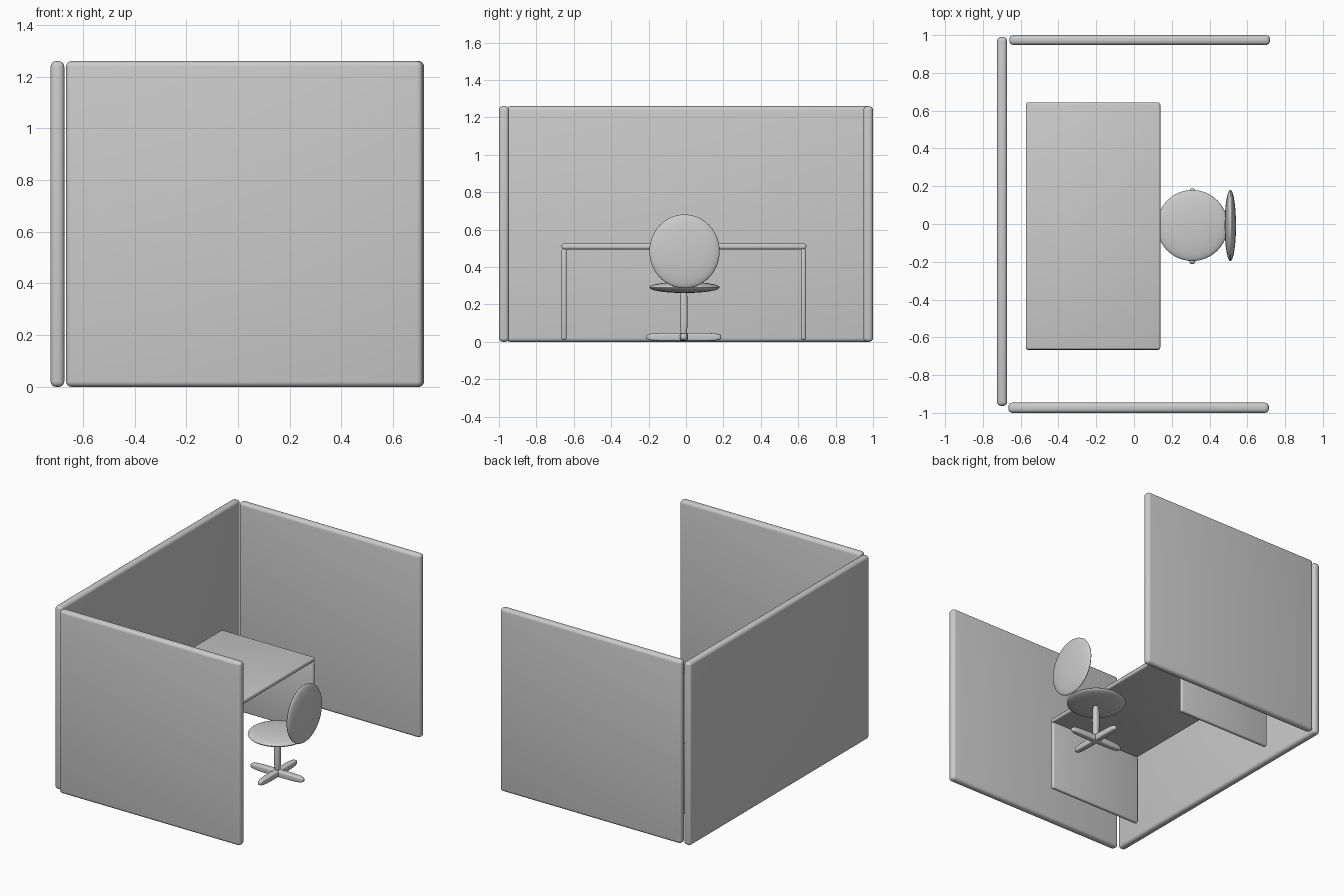
import bpy, bmesh, math

if "Cube" in bpy.data.objects:
    bpy.data.objects.remove(bpy.data.objects["Cube"])


def rounded_box(name, lo, hi, radius, segments=4):
    """Box between two corners with rounded edges."""
    bm = bmesh.new()
    bmesh.ops.create_cube(bm, size=1)
    for v in bm.verts:
        for i in range(3):
            v.co[i] = lo[i] + (v.co[i] + 0.5) * (hi[i] - lo[i])
    bmesh.ops.bevel(bm, geom=bm.edges[:], offset=radius, segments=segments,
                    profile=0.5, affect='EDGES')
    finish(name, bm)


def blob(name, center, half, power=1.0):
    """Ellipsoid; power below 1 squares it off."""
    bm = bmesh.new()
    bmesh.ops.create_uvsphere(bm, u_segments=48, v_segments=24, radius=1)

    def f(v):
        return math.copysign(abs(v) ** power, v) if abs(v) > 1e-6 else 0.0

    for v in bm.verts:
        z = max(-1.0, min(1.0, v.co.z))
        ring = math.sqrt(max(0.0, 1 - z * z))
        a = math.atan2(v.co.y, v.co.x)
        p = (f(ring) * f(math.cos(a)), f(ring) * f(math.sin(a)), f(z))
        v.co = [center[i] + half[i] * p[i] for i in range(3)]
    finish(name, bm)


def finish(name, bm):
    mesh = bpy.data.meshes.new(name)
    bm.to_mesh(mesh)
    bm.free()
    obj = bpy.data.objects.new(name, mesh)
    bpy.context.collection.objects.link(obj)
    bpy.context.view_layer.objects.active = obj
    obj.select_set(True)
    bpy.ops.object.shade_smooth_by_angle(angle=math.radians(35))
    obj.select_set(False)


# Partition walls
rounded_box("back_panel", (-0.725, -0.963, 0), (-0.672, 0.99, 1.26), 0.021)
rounded_box("left_panel", (-0.665, -1.0, 0), (0.714, -0.946, 1.26), 0.021)
rounded_box("right_panel", (-0.66, 0.948, 0), (0.72, 1.0, 1.26), 0.021)

# Desk top and its two slab legs
rounded_box("desk_top", (-0.573, -0.665, 0.495), (0.139, 0.643, 0.525), 0.011, 3)
for name, y in (("desk_leg_left", -0.652), ("desk_leg_right", 0.628)):
    rounded_box(name, (-0.573, y - 0.014, 0.01), (0.139, y + 0.014, 0.497), 0.011, 3)

# Swivel chair
cx, cy = 0.309, -0.008
blob("seat", (cx, cy, 0.291), (0.188, 0.188, 0.03))
blob("backrest", (0.51, cy, 0.484), (0.03, 0.188, 0.197))
blob("chair_post", (cx, cy - 0.004, 0.16), (0.021, 0.021, 0.14), 0.75)
blob("foot_bar_x", (cx, cy - 0.004, 0.026), (0.2, 0.022, 0.022), 0.5)
blob("foot_bar_y", (cx, cy - 0.004, 0.026), (0.022, 0.2, 0.022), 0.5)
